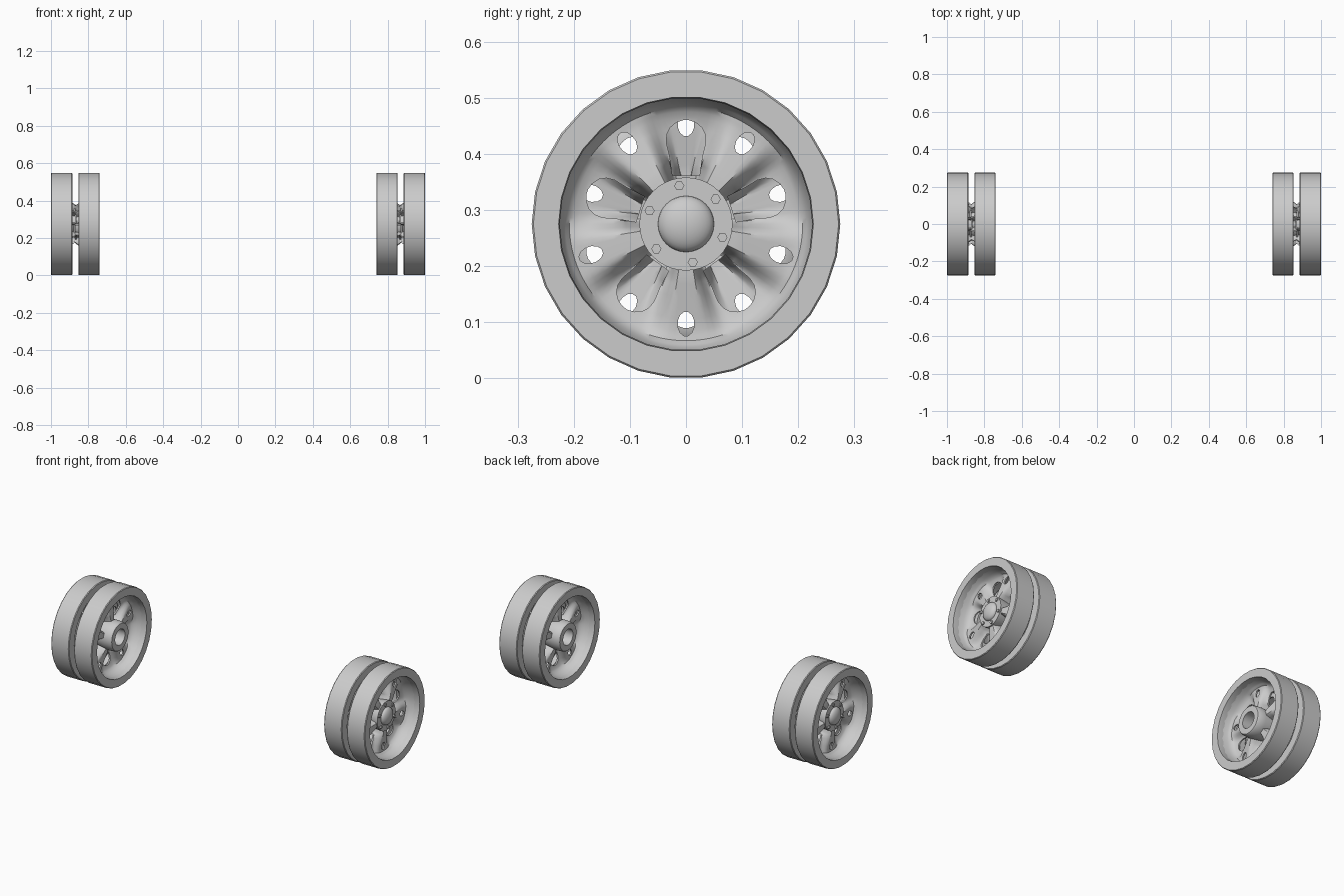
import bpy, bmesh
from math import pi, sin, cos, radians
from mathutils import Matrix

if "Cube" in bpy.data.objects:
    bpy.data.objects.remove(bpy.data.objects["Cube"])

MID_X, RADIUS = 0.87, 0.275


def finish(name, bm, angle=35):
    bmesh.ops.recalc_face_normals(bm, faces=bm.faces[:])
    me = bpy.data.meshes.new(name)
    bm.to_mesh(me)
    bm.free()
    ob = bpy.data.objects.new(name, me)
    bpy.context.collection.objects.link(ob)
    smooth(ob, angle)
    return ob


def select(ob):
    bpy.ops.object.select_all(action='DESELECT')
    ob.select_set(True)
    bpy.context.view_layer.objects.active = ob


def smooth(ob, angle):
    select(ob)
    bpy.ops.object.shade_smooth_by_angle(angle=radians(angle))


def lathe(name, profile, n, closed=False):
    """Revolve (x, r) points about the x axis."""
    bm = bmesh.new()
    rings = []
    for k in range(n):
        a = 2 * pi * k / n
        rings.append([bm.verts.new((x, r * cos(a), r * sin(a))) for x, r in profile])
    m = len(profile)
    for k in range(n):
        p, q = rings[k], rings[(k + 1) % n]
        for j in range(m if closed else m - 1):
            i = (j + 1) % m
            bm.faces.new((p[j], p[i], q[i], q[j]))
    bmesh.ops.remove_doubles(bm, verts=bm.verts[:], dist=1e-6)
    return finish(name, bm)


def lerp(table, r):
    for (r0, x0), (r1, x1) in zip(table, table[1:]):
        if r <= r1:
            return x0 + (x1 - x0) * (r - r0) / (r1 - r0)
    return table[-1][1]


# Pressed starfish disc: low recesses between five raised arms
recess = [(.07, -.002), (.1, .002), (.115, .024), (.15, .028), (.19, .036),
          (.208, .046), (.22, .07), (.227, .112)]
arm = [(.07, .07), (.1, .068), (.15, .06), (.19, .054), (.208, .056), (.22, .073), (.227, .112)]
radii = [.07, .08, .09, .1, .107, .115, .13, .15, .17, .19, .2, .208, .215, .22, .227]


def make_disc():
    n = 120
    bm = bmesh.new()
    grid = []
    for k in range(n):
        a = 2 * pi * k / n
        off = (k * 3 + 90 + 36) % 72 - 36          # degrees from nearest arm centre (270)
        row = []
        for r in radii:
            t = min(max((23 - abs(off)) / 14, 0), 1)
            f = t * t * (3 - 2 * t)
            x = lerp(recess, r) * (1 - f) + lerp(arm, r) * f
            row.append(bm.verts.new((x, r * cos(a), r * sin(a))))
        grid.append(row)
    for k in range(n):
        p, q = grid[k], grid[(k + 1) % n]
        for j in range(len(radii) - 1):
            bm.faces.new((p[j], p[j + 1], q[j + 1], q[j]))
    ob = finish("starfish_disc", bm)
    if ob.data.polygons[0].normal.x < 0:
        ob.data.flip_normals()
    sol = ob.modifiers.new("thickness", 'SOLIDIFY')
    sol.thickness, sol.offset = .008, -1

    # Hole cutters: petals between the arms, small slots in the arms
    petal = [(.086, .024), (.12, .029), (.145, .035), (.16, .034), (.172, .028), (.181, .017), (.185, .005)]
    slot = [(.178 + .022 * cos(t), .015 * sin(t)) for t in [radians(165 - 30 * i) for i in range(6)]]
    bm = bmesh.new()
    for i in range(10):
        half = petal if i % 2 == 0 else slot
        loop = half + [(r, -w) for r, w in reversed(half)]
        a = radians(90 + 36 * i)
        vs = [bm.verts.new((-.1, r * cos(a) - w * sin(a), r * sin(a) + w * cos(a))) for r, w in loop]
        face = bm.faces.new(vs)
        ext = bmesh.ops.extrude_face_region(bm, geom=[face])
        bmesh.ops.translate(bm, vec=(.3, 0, 0),
                            verts=[v for v in ext['geom'] if isinstance(v, bmesh.types.BMVert)])
    cutter = finish("hole_cutter", bm)
    cutter.hide_render = True
    cut = ob.modifiers.new("holes", 'BOOLEAN')
    cut.operation, cut.object, cut.solver = 'DIFFERENCE', cutter, 'EXACT'
    select(ob)
    for m in ("thickness", "holes"):
        bpy.ops.object.modifier_apply(modifier=m)
    bpy.data.objects.remove(cutter)
    smooth(ob, 40)
    return ob


# Rubber tyre on its rim
tyre = lathe("tyre", [(.016, .226), (.016, .272), (.020, RADIUS), (.126, RADIUS),
                      (.13, .272), (.13, .227), (.108, .225)], 30, closed=True)
disc = make_disc()

# Outer hub: plate, domed cap and bolts
plate = lathe("hub_plate", [(.0, 0), (.0, .076), (.06, .083), (.076, .083), (.076, 0)], 40)
dome = lathe("hub_cap", [(.074, .05)] + [(.076 + .026 * sin(t), .05 * cos(t))
                                        for t in [i * pi / 16 for i in range(8)]] + [(.102, 0)], 32)
bm = bmesh.new()
for i in range(6):
    a = radians(100 + 60 * i)
    bmesh.ops.create_cone(bm, cap_ends=True, segments=6, radius1=.009, radius2=.009, depth=.012,
                          matrix=Matrix.Translation((.077, .069 * cos(a), .069 * sin(a)))
                          @ Matrix.Rotation(pi / 2, 4, 'Y'))
bolts = finish("hub_bolts", bm)

# Inner hub: bored axle sleeve
sleeve = lathe("axle_sleeve", [(-.03, 0), (-.03, .045), (-.118, .045), (-.118, .076), (-.112, .08),
                               (-.07, .083), (0, .076), (0, 0)], 40)

# Two wheels, each with an outer half and a turned-over inner half
flip = Matrix.Rotation(pi, 4, 'Y')
parts = [(tyre, True), (disc, True), (plate, False), (dome, False), (bolts, False), (sleeve, False)]
for side, turn in (("right", 0), ("left", pi)):
    base = Matrix.Translation((0, 0, RADIUS)) @ Matrix.Rotation(turn, 4, 'Z') @ Matrix.Translation((MID_X, 0, 0))
    for src, paired in parts:
        for half, m in (("outer", Matrix()), ("inner", flip))[:2 if paired else 1]:
            ob = bpy.data.objects.new(f"{side}_{half}_{src.name}" if paired else f"{side}_{src.name}", src.data)
            ob.matrix_world = base @ m
            bpy.context.collection.objects.link(ob)
for src, _ in parts:
    bpy.data.objects.remove(src)
